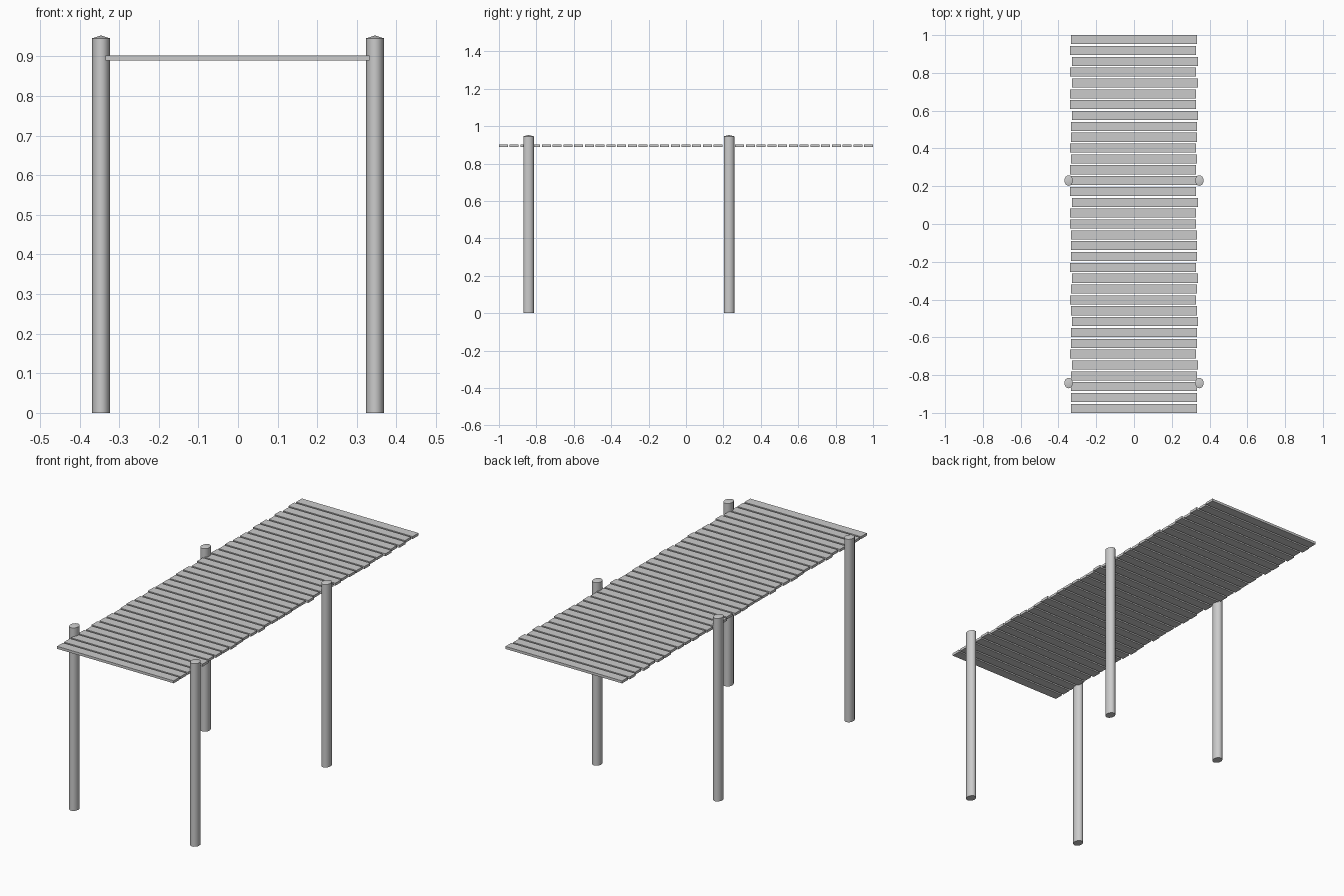
import bpy
import bmesh
import math
from mathutils import Matrix

if "Cube" in bpy.data.objects:
    bpy.data.objects.remove(bpy.data.objects["Cube"], do_unlink=True)

# One weathered grey for all the wood
grey = bpy.data.materials.new("weathered_grey")
grey.use_nodes = True
colour = (0.6, 0.6, 0.6, 1)
grey.diffuse_color = colour
grey.node_tree.nodes["Principled BSDF"].inputs["Base Color"].default_value = colour


def finish(name, bm, location):
    bmesh.ops.recalc_face_normals(bm, faces=bm.faces)
    mesh = bpy.data.meshes.new(name)
    bm.to_mesh(mesh)
    bm.free()
    mesh.materials.append(grey)
    obj = bpy.data.objects.new(name, mesh)
    obj.location = location
    bpy.context.collection.objects.link(obj)
    return obj


def plank(name, x, y):
    bm = bmesh.new()
    size = Matrix.Diagonal((PLANK_LENGTH, PLANK_WIDTH, PLANK_THICK, 1))
    bmesh.ops.create_cube(bm, size=1, matrix=size)
    return finish(name, bm, (x, y, DECK_Z))


def post(name, x, y):
    # Oval shaft with a shallow pointed cap
    bm = bmesh.new()
    rings = []
    for z in (0, 0.946):
        rings.append([bm.verts.new((0.0225 * math.cos(a), 0.028 * math.sin(a), z))
                      for a in (2 * math.pi * i / SIDES for i in range(SIDES))])
    low, high = rings
    tip = bm.verts.new((0, 0, 0.953))
    bm.faces.new(low)
    for i in range(SIDES):
        j = (i + 1) % SIDES
        bm.faces.new((low[i], low[j], high[j], high[i]))
        bm.faces.new((high[i], high[j], tip))
    obj = finish(name, bm, (x, y, 0))
    bpy.ops.object.select_all(action="DESELECT")
    obj.select_set(True)
    bpy.context.view_layer.objects.active = obj
    bpy.ops.object.shade_smooth_by_angle(angle=math.radians(40))


PLANK_LENGTH, PLANK_WIDTH, PLANK_THICK = 0.667, 0.048, 0.013
DECK_Z = 0.896
SIDES = 16

# Deck planks from back to front, each nudged sideways: l(eft), m(iddle), r(ight)
nudges = "mlrlrllrmmlmlmlrllmmmlrmlmrmmlrmmmm"
shift = {"l": -0.005, "m": -0.001, "r": 0.004}
pitch = (2 - PLANK_WIDTH) / (len(nudges) - 1)
for i, key in enumerate(nudges):
    plank(f"deck_plank_{i + 1}", shift[key], 1 - PLANK_WIDTH / 2 - i * pitch)

# Four support posts
for end, y in (("front", -0.842), ("back", 0.23)):
    for side, x in (("left", 0.346), ("right", -0.346)):
        post(f"{end}_{side}_post", x, y)
